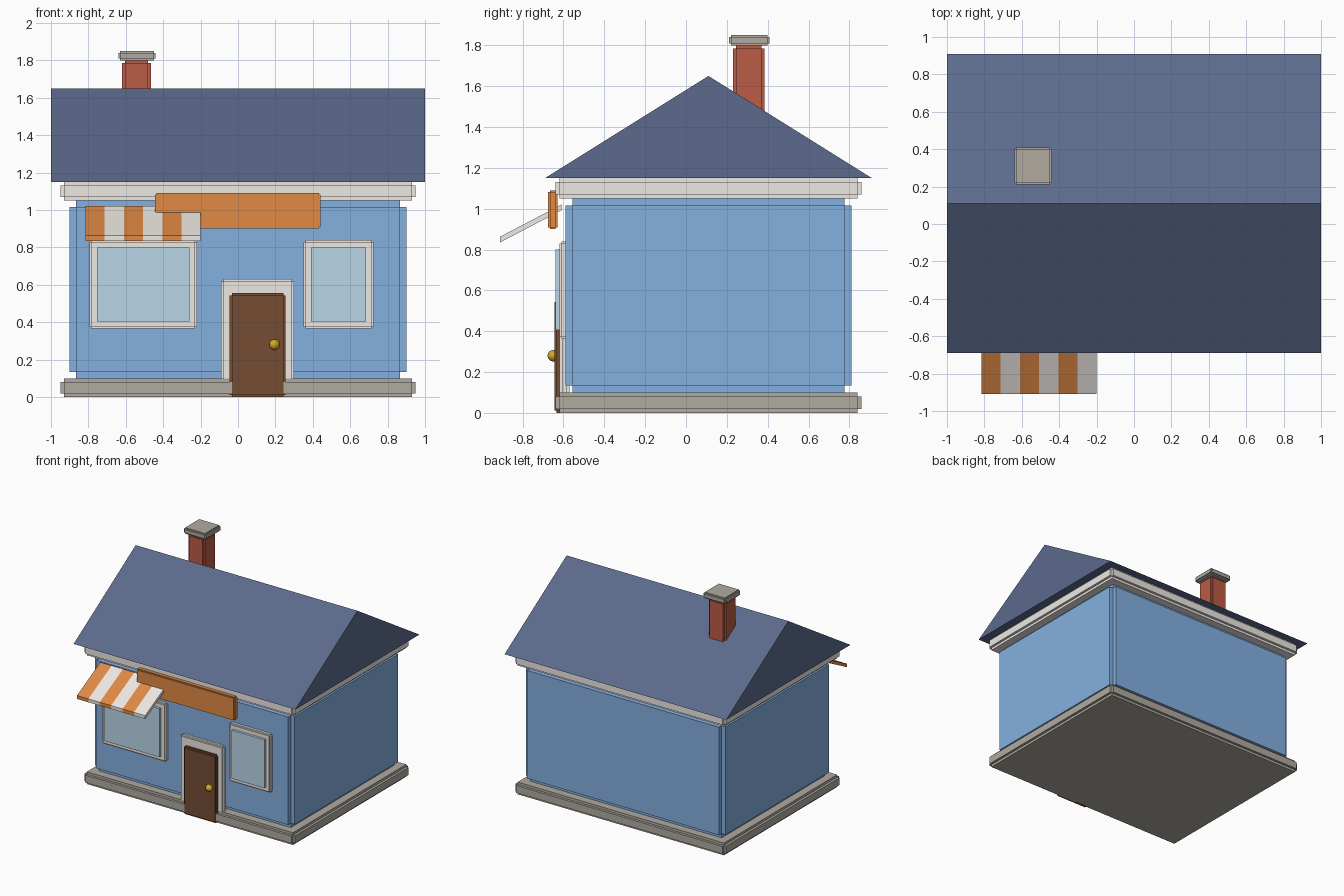
import bpy, bmesh
from mathutils import Matrix, Vector

if "Cube" in bpy.data.objects:
    bpy.data.objects.remove(bpy.data.objects["Cube"])


def material(name, rgb):
    m = bpy.data.materials.new(name)
    m.diffuse_color = [((c + 0.055) / 1.055) ** 2.4 for c in rgb] + [1]
    m.use_nodes = True
    m.node_tree.nodes["Principled BSDF"].inputs["Base Color"].default_value = m.diffuse_color
    return m


WALL = material("wall_blue", (0.52, 0.69, 0.88))
ROOF = material("roof_slate", (0.36, 0.42, 0.55))
STONE = material("stone", (0.69, 0.67, 0.63))
TRIM = material("trim_white", (0.93, 0.91, 0.89))
BRICK = material("brick", (0.74, 0.36, 0.28))
WOOD = material("door_brown", (0.46, 0.30, 0.20))
GLASS = material("window_glass", (0.73, 0.84, 0.91))
ORANGE = material("orange", (0.88, 0.54, 0.27))
BRASS = material("brass", (0.82, 0.66, 0.18))


def finish(bm, name, mat):
    bmesh.ops.recalc_face_normals(bm, faces=bm.faces)
    me = bpy.data.meshes.new(name)
    bm.to_mesh(me)
    bm.free()
    me.materials.append(mat)
    ob = bpy.data.objects.new(name, me)
    bpy.context.collection.objects.link(ob)
    return ob


def box(name, x, y, z, mat, step=0.0):
    """Box from ranges; step > 0 notches every edge (three crossed boxes)."""
    lo, hi = Vector((x[0], y[0], z[0])), Vector((x[1], y[1], z[1]))
    bm = bmesh.new()
    for axis in range(3 if step else 1):
        size = hi - lo
        if step:
            size -= Vector([0 if i == axis else 2 * step for i in range(3)])
        mtx = Matrix.Translation((lo + hi) / 2) @ Matrix.Diagonal((*size, 1))
        bmesh.ops.create_cube(bm, size=1, matrix=mtx)
    return finish(bm, name, mat)


def prism(name, profile, x0, x1, mat):
    """Extrude a (y, z) profile along x."""
    bm = bmesh.new()
    face = bm.faces.new([bm.verts.new((x0, y, z)) for y, z in profile])
    ext = bmesh.ops.extrude_face_region(bm, geom=[face], use_keep_orig=True)
    verts = [g for g in ext["geom"] if isinstance(g, bmesh.types.BMVert)]
    bmesh.ops.translate(bm, verts=verts, vec=(x1 - x0, 0, 0))
    return finish(bm, name, mat)


# Main body
box("plinth", (-0.95, 0.95), (-0.64, 0.86), (0, 0.10), STONE, 0.02)
box("walls", (-0.90, 0.90), (-0.59, 0.81), (0.10, 1.05), WALL, 0.035)
box("cornice", (-0.95, 0.95), (-0.64, 0.86), (1.05, 1.15), TRIM, 0.02)
prism("roof", [(-0.69, 1.15), (0.91, 1.15), (0.11, 1.65)], -1, 1, ROOF)

# Chimney
box("chimney", (-0.62, -0.465), (0.23, 0.385), (1.30, 1.80), BRICK, 0.015)
box("chimney_cap", (-0.64, -0.44), (0.21, 0.41), (1.80, 1.85), STONE, 0.01)

# Door
box("door_frame", (-0.09, 0.30), (-0.62, -0.57), (0.03, 0.63), TRIM, 0.012)
box("door", (-0.045, 0.255), (-0.645, -0.595), (0, 0.555), WOOD, 0.012)
bm = bmesh.new()
bmesh.ops.create_uvsphere(bm, u_segments=16, v_segments=10, radius=0.028,
                          matrix=Matrix.Translation((0.195, -0.65, 0.28)))
for f in bm.faces:
    f.smooth = True
finish(bm, "door_knob", BRASS)

# Windows
for side, x0, x1 in (("left", -0.795, -0.22), ("right", 0.35, 0.725)):
    box(side + "_window_frame", (x0, x1), (-0.62, -0.57), (0.365, 0.84), TRIM, 0.01)
    box(side + "_window_glass", (x0 + 0.04, x1 - 0.04), (-0.64, -0.60),
        (0.405, 0.80), GLASS)

# Sign board above the door
box("sign_board", (-0.445, 0.44), (-0.675, -0.63), (0.90, 1.09), ORANGE, 0.008)

# Striped awning over the left window
slab = [(-0.91, 0.835), (-0.61, 0.992), (-0.61, 1.02), (-0.91, 0.863)]
w = 0.1025
for i in range(6):
    x = -0.815 + i * w
    prism(f"awning_stripe_{i + 1}", slab, x, x + w, TRIM if i % 2 else ORANGE)
